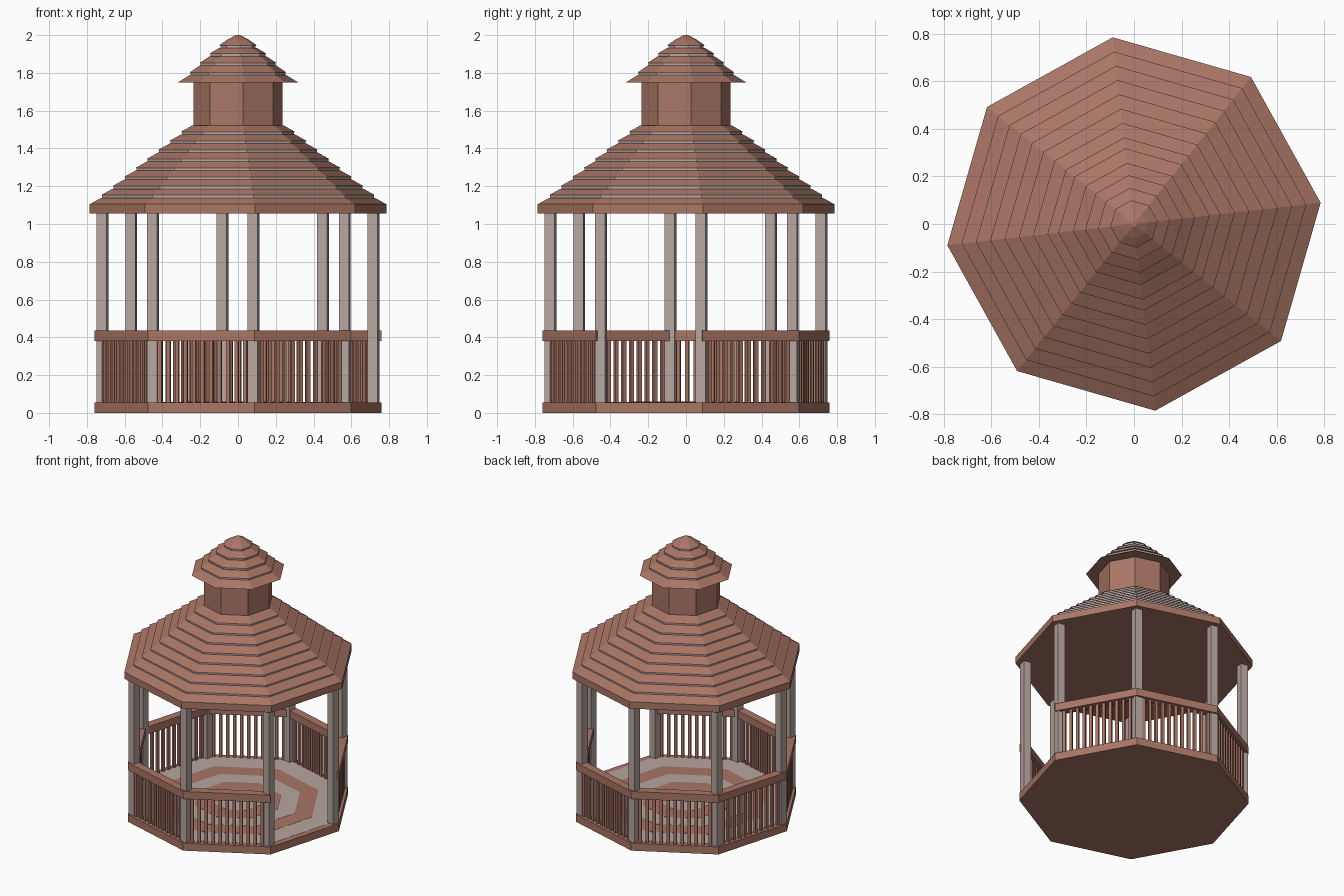
import bpy, bmesh, math
from mathutils import Matrix, Vector

if "Cube" in bpy.data.objects:
    bpy.data.objects.remove(bpy.data.objects["Cube"])

SIDES = 8
OFFSET = math.radians(6.5)


def material(name, rgb):
    m = bpy.data.materials.new(name)
    m.diffuse_color = (*rgb, 1)
    m.use_nodes = True
    m.node_tree.nodes["Principled BSDF"].inputs["Base Color"].default_value = m.diffuse_color
    return m


WOOD = material("red_wood", (0.40, 0.18, 0.13))
GREY = material("pale_wood", (0.47, 0.38, 0.35))


def corner(k, r, z=0.0):
    a = OFFSET + k * math.tau / SIDES
    return Vector((r * math.cos(a), r * math.sin(a), z))


def finish(name, bm, mat):
    bmesh.ops.recalc_face_normals(bm, faces=bm.faces)
    mesh = bpy.data.meshes.new(name)
    bm.to_mesh(mesh)
    bm.free()
    mesh.materials.append(mat)
    ob = bpy.data.objects.new(name, mesh)
    bpy.context.collection.objects.link(ob)
    return ob


def octagon(name, profile, mat):
    """Solid octagonal stack through (radius, height) pairs, capped at both ends."""
    bm = bmesh.new()
    rings = [[bm.verts.new(corner(k, r, z)) for k in range(SIDES)] for r, z in profile]
    for lo, hi in zip(rings, rings[1:]):
        for k in range(SIDES):
            n = (k + 1) % SIDES
            bm.faces.new((lo[k], lo[n], hi[n], hi[k]))
    bm.faces.new(rings[0])
    bm.faces.new(rings[-1])
    return finish(name, bm, mat)


def add_box(bm, centre, size, angle):
    m = (Matrix.Translation(centre) @ Matrix.Rotation(angle, 4, 'Z')
         @ Matrix.Diagonal((*size, 1)))
    bmesh.ops.create_cube(bm, size=1, matrix=m)


def shingles(name, tiers, riser):
    """Sloped courses of wood with a pale riser under each following course."""
    for i, ((r0, z0), (r1, z1)) in enumerate(zip(tiers, tiers[1:])):
        octagon(f"{name}_course_{i + 1}", [(r0, z0), (r1, z1 - riser)], WOOD)
        if i < len(tiers) - 2:
            octagon(f"{name}_riser_{i + 1}",
                    [(r1 - 0.006, z1 - riser), (r1 - 0.006, z1)], GREY)


# Base and floor with concentric bands
octagon("base", [(0.765, 0), (0.765, 0.055)], WOOD)
for i, r in enumerate((0.72, 0.56, 0.43, 0.30, 0.17)):
    octagon(f"floor_band_{i + 1}", [(r, 0.05), (r, 0.056 + i * 0.001)],
            WOOD if i % 2 else GREY)

# Posts, all turned the same way
for k in range(SIDES):
    bm = bmesh.new()
    add_box(bm, corner(k, 0.722, 0.555), (0.054, 0.054, 1.01), math.radians(-10))
    finish(f"post_{k + 1}", bm, GREY)

# Handrail around seven sides, leaving the entrance open
bm = bmesh.new()
section = [(0.765, 0.38), (0.765, 0.435), (0.70, 0.435), (0.70, 0.38)]
loops = [[bm.verts.new(corner(k, r, z)) for r, z in section] for k in range(SIDES)]
for a, b in zip(loops, loops[1:]):
    for j in range(4):
        n = (j + 1) % 4
        bm.faces.new((a[j], a[n], b[n], b[j]))
bm.faces.new(loops[0])
bm.faces.new(loops[-1])
finish("handrail", bm, WOOD)

# Balusters
COUNT = 11
bm = bmesh.new()
for k in range(SIDES - 1):
    a, b = corner(k, 0.735, 0.217), corner(k + 1, 0.735, 0.217)
    d = b - a
    for i in range(COUNT):
        add_box(bm, a.lerp(b, (i + 1) / (COUNT + 1)), (0.02, 0.02, 0.33),
                math.atan2(d.y, d.x))
finish("balusters", bm, WOOD)

# Main roof
octagon("eave_board", [(0.79, 1.055), (0.79, 1.105)], WOOD)
N = 9
main = [(0.79 + (0.245 - 0.79) * i / N, 1.105 + 0.43 * i / N) for i in range(N + 1)]
shingles("main_roof", main, 0.014)

# Cupola and its roof
octagon("cupola_wall", [(0.237, 1.50), (0.237, 1.755)], WOOD)
upper = [(0.32, 1.75), (0.258, 1.802), (0.206, 1.852), (0.152, 1.902),
         (0.10, 1.946), (0.06, 1.988)]
shingles("cupola_roof", upper, 0.014)
octagon("cupola_tip", [(0.06, 1.974), (0.012, 2.0)], WOOD)
